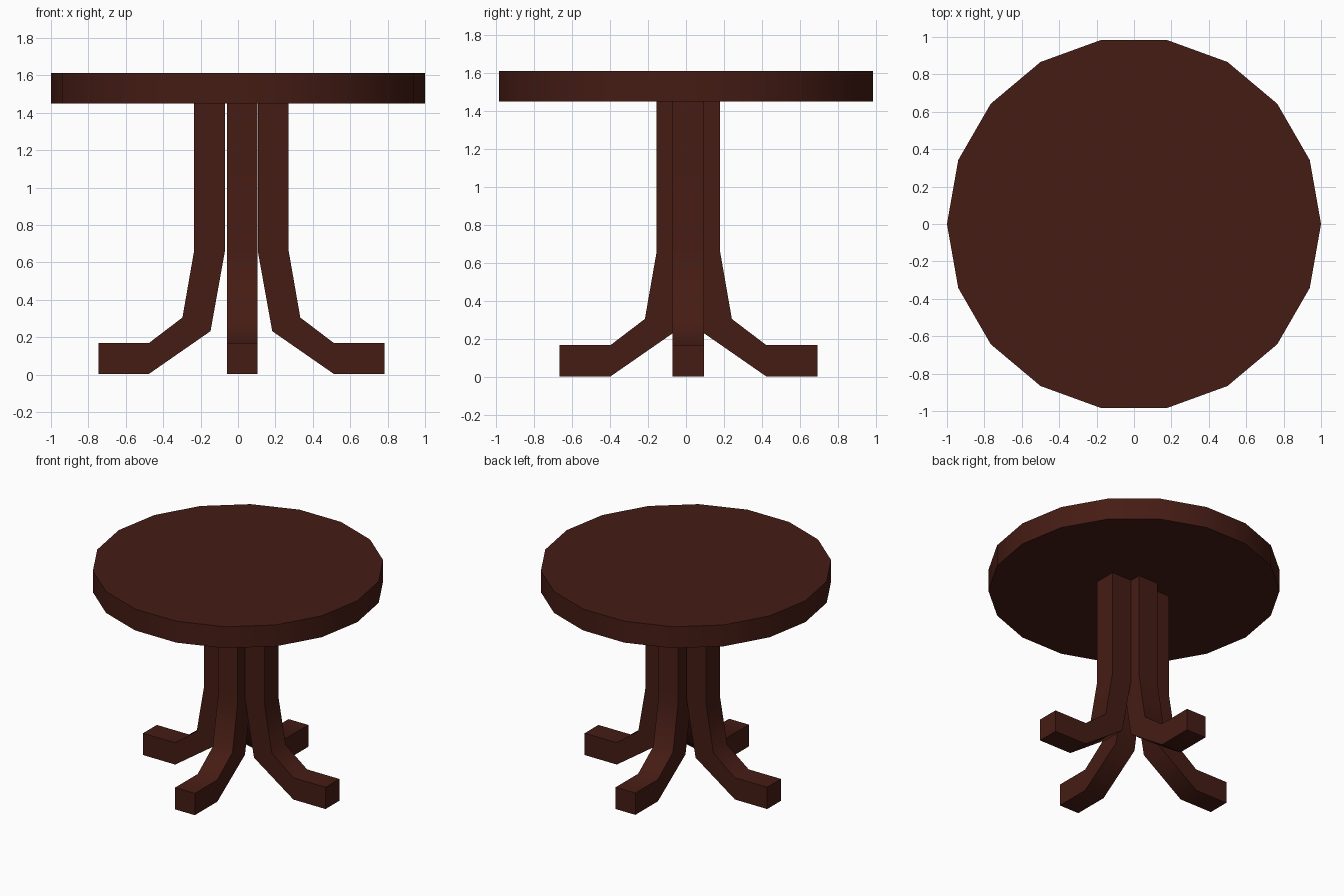
import bpy, bmesh, math
from mathutils import Vector

if "Cube" in bpy.data.objects:
    bpy.data.objects.remove(bpy.data.objects["Cube"])

wood = bpy.data.materials.new("dark_wood")
wood.diffuse_color = (0.06, 0.0115, 0.007, 1)
wood.use_nodes = True
wood.node_tree.nodes["Principled BSDF"].inputs["Base Color"].default_value = wood.diffuse_color


def finish(name, bm, angle):
    bmesh.ops.recalc_face_normals(bm, faces=bm.faces)
    mesh = bpy.data.meshes.new(name)
    bm.to_mesh(mesh)
    bm.free()
    mesh.materials.append(wood)
    ob = bpy.data.objects.new(name, mesh)
    bpy.context.collection.objects.link(ob)
    bpy.ops.object.select_all(action='DESELECT')
    ob.select_set(True)
    bpy.context.view_layer.objects.active = ob
    bpy.ops.object.shade_smooth_by_angle(angle=math.radians(angle))
    return ob


# Tabletop: 18-sided disc with a corner on +x
bm = bmesh.new()
ring = [bm.verts.new((math.cos(math.radians(20 * i)), math.sin(math.radians(20 * i)), 1.45))
        for i in range(18)]
face = bm.faces.new(ring)
ext = bmesh.ops.extrude_face_region(bm, geom=[face], use_keep_orig=True)
bmesh.ops.translate(bm, vec=(0, 0, 0.162),
                    verts=[v for v in ext["geom"] if isinstance(v, bmesh.types.BMVert)])
finish("tabletop", bm, 30)

# Leg path cross-sections: (outer r, outer z), (inner r, inner z), top to foot
SECTIONS = [
    ((0.253, 1.45), (0.088, 1.45)),
    ((0.253, 0.66), (0.088, 0.66)),
    ((0.315, 0.305), (0.165, 0.232)),
    ((0.495, 0.168), (0.495, 0.003)),
    ((0.765, 0.168), (0.765, 0.003)),
]
HALF = 0.0825


def leg(name, direction, centre, inset):
    d = Vector((*direction, 0))
    side = Vector((-d.y, d.x, 0)) * HALF
    base = Vector((*centre, 0))
    bm = bmesh.new()
    rings = []
    for outer, inner in SECTIONS:
        o, i = [base + d * (r - inset) + Vector((0, 0, z)) for r, z in (outer, inner)]
        rings.append([bm.verts.new(p) for p in (o - side, o + side, i + side, i - side)])
    for a, b in zip(rings, rings[1:]):
        for k in range(4):
            n = (k + 1) % 4
            bm.faces.new((a[k], a[n], b[n], b[k]))
    bm.faces.new(rings[0])
    bm.faces.new(rings[-1])
    finish(name, bm, 60)


# Four legs: the front and back pair sit closer to the middle
leg("right_leg", (1, 0), (0.018, 0.0125), 0)
leg("left_leg", (-1, 0), (0.018, 0.0125), 0)
leg("back_leg", (0, 1), (0.0225, 0.0125), 0.086)
leg("front_leg", (0, -1), (0.0225, 0.0125), 0.086)
